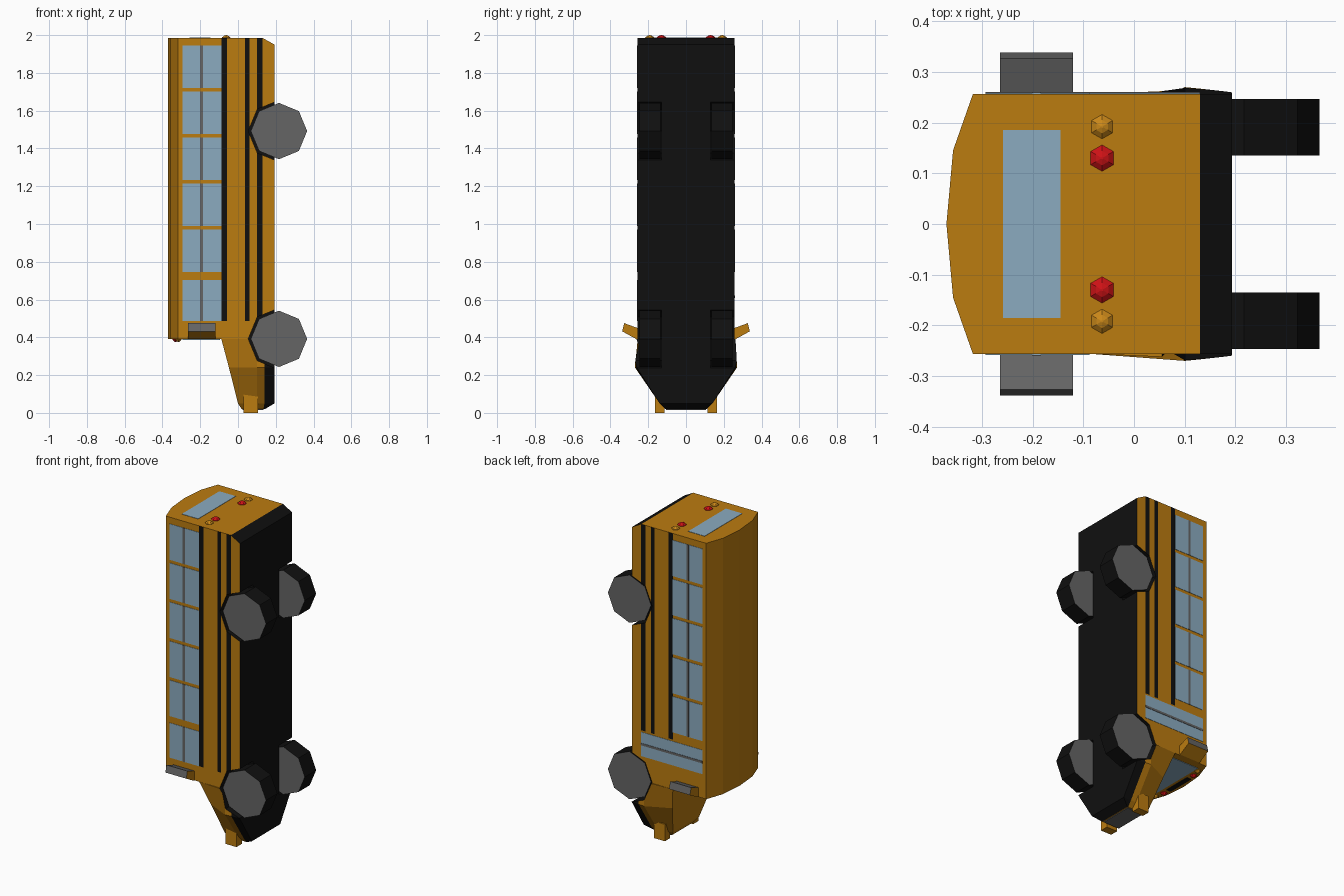
import bpy, bmesh, math
from mathutils import Matrix, Vector

cube = bpy.data.objects.get("Cube")
if cube:
    bpy.data.objects.remove(cube)


def material(name, rgb):
    m = bpy.data.materials.new(name)
    m.use_nodes = True
    m.diffuse_color = (*rgb, 1)
    m.node_tree.nodes["Principled BSDF"].inputs["Base Color"].default_value = (*rgb, 1)
    return m


YELLOW = material("bus_yellow", (0.5, 0.2, 0.005))
BLACK = material("black", (0.005, 0.005, 0.005))
GRAY = material("gray", (0.13, 0.13, 0.13))
GLASS = material("window_blue", (0.26, 0.41, 0.53))
RED = material("light_red", (0.62, 0.006, 0.008))
AMBER = material("light_amber", (0.6, 0.25, 0.01))


def finish(name, bm, mats, rule=None):
    bmesh.ops.recalc_face_normals(bm, faces=bm.faces)
    if rule:
        for f in bm.faces:
            f.material_index = rule(f.calc_center_median(), f.normal)
    me = bpy.data.meshes.new(name)
    bm.to_mesh(me)
    bm.free()
    for m in mats:
        me.materials.append(m)
    ob = bpy.data.objects.new(name, me)
    bpy.context.collection.objects.link(ob)
    return ob


def loft(bm, rings):
    loops = [[bm.verts.new(p) for p in r] for r in rings]
    n = len(loops[0])
    for a, b in zip(loops, loops[1:]):
        for i in range(n):
            j = (i + 1) % n
            bm.faces.new((a[i], a[j], b[j], b[i]))
    bm.faces.new(loops[0])
    bm.faces.new(loops[-1])
    bmesh.ops.remove_doubles(bm, verts=bm.verts, dist=0.0005)


def box(name, x, y, z, mat):
    bm = bmesh.new()
    loft(bm, [[(x[0], y[0], h), (x[1], y[0], h), (x[1], y[1], h), (x[0], y[1], h)] for h in z])
    return finish(name, bm, [mat])


def octagon(cx, cz, r, y):
    return [(cx + r * math.cos(i * math.pi / 4), y, cz + r * math.sin(i * math.pi / 4))
            for i in range(8)]


# Main body: lofted section, stripes coloured by position
STRIPES = [(-0.088, -0.057), (0.037, 0.062), (0.10, 0.13)]
side_x = [0.193, 0.13, 0.10, 0.062, 0.037, -0.057, -0.088, -0.318]
half = [(x, 0.256) for x in side_x] + [(-0.357, 0.145)]
section = half + [(-0.37, 0)] + [(x, -y) for x, y in reversed(half)]


def body_rule(c, n):
    if n.x > 0.3:
        return 1
    start = 0.487 if c.y < 0 else 0.7
    striped = any(a < c.x < b for a, b in STRIPES)
    return int(abs(n.y) > 0.9 and c.z > start and striped)


bm = bmesh.new()
rings = [[(x, y, z) for x, y in section] for z in (0.39, 0.487, 0.7, 1.95)]
rings.append([(min(x, 0.13), y, 1.985) for x, y in section])
loft(bm, rings)
body = finish("body", bm, [YELLOW, BLACK], body_rule)

# Tapered hood with a black lower skirt
hood_rings = [
    (0.39, [(-0.088, 0.256), (0.10, 0.264), (0.14, 0.262), (0.193, 0.258)]),
    (0.24, [(-0.048, 0.20), (0.10, 0.27), (0.14, 0.266), (0.193, 0.26)]),
    (0.05, [(0.0, 0.13), (0.10, 0.14), (0.14, 0.14), (0.193, 0.14)]),
    (0.02, [(0.02, 0.11), (0.10, 0.11), (0.135, 0.11), (0.142, 0.11)]),
]
bm = bmesh.new()
loft(bm, [[(x, y, z) for x, y in h] + [(x, -y, z) for x, y in reversed(h)]
          for z, h in hood_rings])
hood = finish("hood", bm, [YELLOW, BLACK],
              lambda c, n: int(c.x > 0.145 or n.x > 0.7))

# Wheel wells cut into body and hood
AXLES = {"front": 0.392, "rear": 1.492}
bm = bmesh.new()
for z in AXLES.values():
    for s in (-1, 1):
        loft(bm, [octagon(0.217, z, 0.163, s * y) for y in (0.13, 0.4)])
cutter = finish("well_cutter", bm, [YELLOW, BLACK], lambda c, n: 1)
cutter.hide_render = True
for ob in (body, hood):
    mod = ob.modifiers.new("wells", "BOOLEAN")
    mod.operation = "DIFFERENCE"
    mod.solver = "EXACT"
    mod.object = cutter
    bpy.context.view_layer.objects.active = ob
    bpy.ops.object.modifier_apply(modifier=mod.name)
bpy.data.objects.remove(cutter)

# Wheels: eight-sided, gray sides and black tread
for end, z in AXLES.items():
    for s, side in ((-1, "right"), (1, "left")):
        bm = bmesh.new()
        loft(bm, [octagon(0.217, z, 0.149, s * y) for y in (0.135, 0.247)])
        finish(f"{end}_{side}_wheel", bm, [GRAY, BLACK],
               lambda c, n: int(abs(n.y) < 0.5))

# Side windows with a gray divider
for s, side in ((-1, "right"), (1, "left")):
    def plate(name, x, z, mat, lift):
        return box(name, x, sorted((s * 0.254, s * (0.256 + lift))), z, mat)

    spans = [(0.746 + 0.2435 * i, 0.970 + 0.2435 * i) for i in range(5)]
    if s < 0:
        spans.append((0.487, 0.704))
    else:
        plate("door_glass", (-0.293, 0.13), (0.54, 0.69), GLASS, 0.002)
        plate("door_divider", (-0.293, 0.13), (0.608, 0.622), GRAY, 0.004)
    for i, span in enumerate(spans):
        plate(f"{side}_window_{i}", (-0.293, -0.088), span, GLASS, 0.002)
        plate(f"{side}_window_bar_{i}", (-0.2, -0.184), span, GRAY, 0.004)

# Back window and windshield
box("back_window", (-0.258, -0.145), (-0.185, 0.185), (1.983, 1.987), GLASS)
box("windshield", (-0.295, -0.095), (-0.21, 0.21), (0.387, 0.392), GLASS)
box("front_sign", (-0.345, -0.315), (-0.09, 0.09), (0.386, 0.392), BLACK)


# Warning lights: six-sided domes at both ends
def warning_light(name, x, y, z, r, direction, mat):
    bm = bmesh.new()
    ring = lambda k, h: [(x + r * k * math.sin(i * math.pi / 3),
                          y + r * k * math.cos(i * math.pi / 3),
                          z + direction * h) for i in range(6)]
    loft(bm, [ring(1, -0.004), ring(1, 0.002), ring(0.55, 0.011), ring(0.1, 0.015)])
    finish(name, bm, [mat])


for s, side in ((-1, "right"), (1, "left")):
    warning_light(f"back_{side}_red_light", -0.063, s * 0.13, 1.985, 0.026, 1, RED)
    warning_light(f"back_{side}_amber_light", -0.063, s * 0.192, 1.985, 0.024, 1, AMBER)
    warning_light(f"front_{side}_red_light", -0.33, s * 0.13, 0.39, 0.02, -1, RED)
    warning_light(f"front_{side}_amber_light", -0.315, s * 0.185, 0.39, 0.018, -1, AMBER)

    # Headlight blocks
    box(f"{side}_headlight", (0.03, 0.105), sorted((s * 0.113, s * 0.165)), (0, 0.105), YELLOW)

    # Wing mirrors: yellow shell, gray glass and outer end
    outline = [(0.25, 0.39), (0.25, 0.447), (0.327, 0.475), (0.338, 0.432), (0.262, 0.39)]
    bm = bmesh.new()
    loft(bm, [[(x, s * y, z) for y, z in outline] for x in (-0.264, -0.12)])
    finish(f"{side}_mirror", bm, [YELLOW, GRAY],
           lambda c, n: int(n.z > 0.5 or n.y * s > 0.9))

# Grille on the nose
box("grille", (0.025, 0.135), (-0.105, 0.105), (0.016, 0.022), GRAY)
